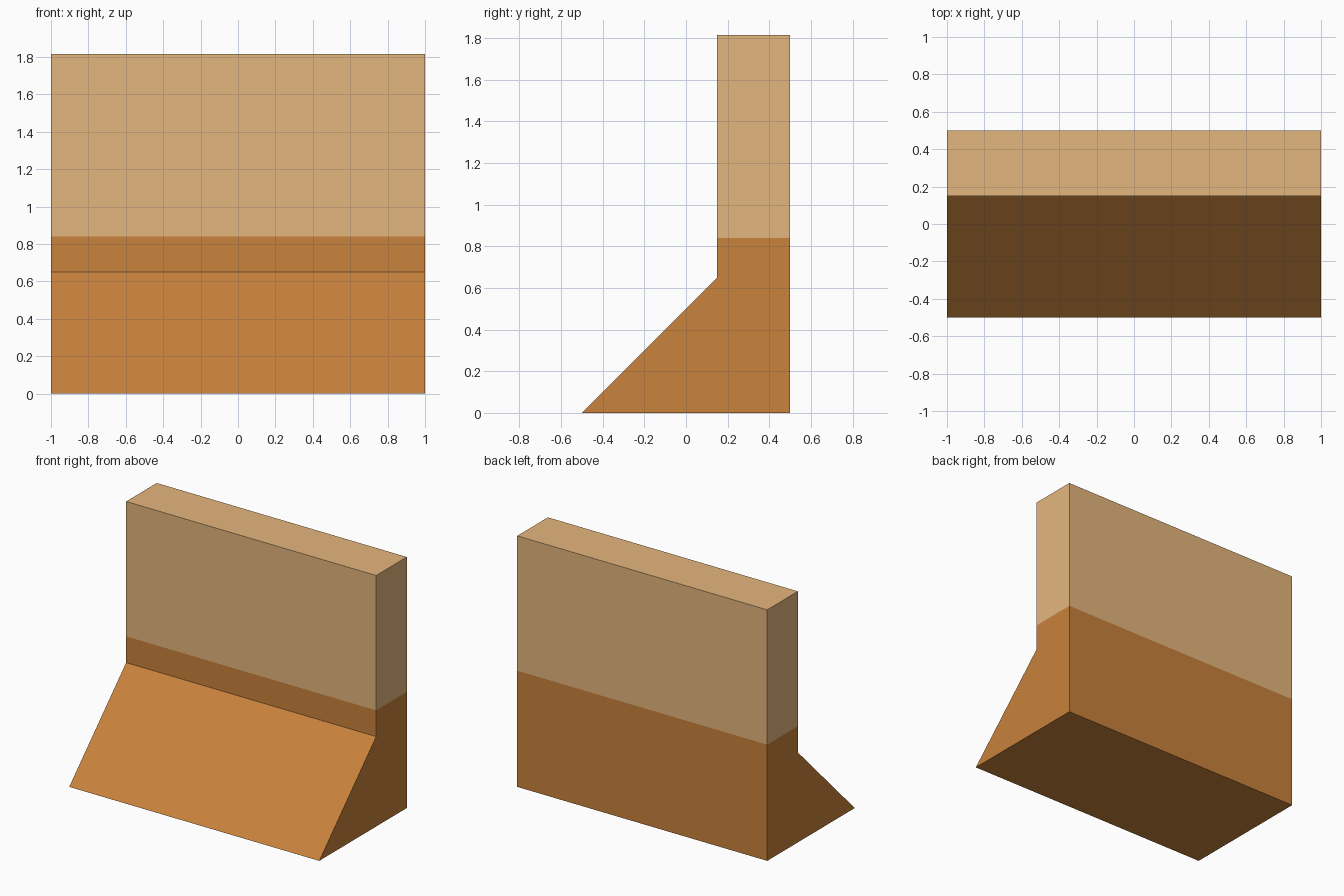
import bpy, bmesh

if "Cube" in bpy.data.objects:
    bpy.data.objects.remove(bpy.data.objects["Cube"])

SPLIT_Z = 0.84


def material(name, rgb):
    m = bpy.data.materials.new(name)
    m.diffuse_color = (*rgb, 1.0)
    m.use_nodes = True
    m.node_tree.nodes["Principled BSDF"].inputs["Base Color"].default_value = m.diffuse_color
    return m


brown = material("warm brown", (0.578, 0.223, 0.045))
tan = material("light tan", (0.776, 0.468, 0.205))

# Wall with sloped foot: side profile (y, z) extruded along x
profile = [(-0.5, 0), (0.5, 0), (0.5, 1.815), (0.15, 1.815), (0.15, 0.65)]
bm = bmesh.new()
face = bm.faces.new([bm.verts.new((-1, y, z)) for y, z in profile])
ext = bmesh.ops.extrude_face_region(bm, geom=[face])
moved = [v for v in ext["geom"] if isinstance(v, bmesh.types.BMVert)]
bmesh.ops.translate(bm, verts=moved, vec=(2, 0, 0))

# Cut at the colour line, then colour by height
bmesh.ops.bisect_plane(bm, geom=bm.verts[:] + bm.edges[:] + bm.faces[:],
                       plane_co=(0, 0, SPLIT_Z), plane_no=(0, 0, 1))
bmesh.ops.recalc_face_normals(bm, faces=bm.faces[:])
for f in bm.faces:
    f.material_index = int(f.calc_center_median().z > SPLIT_Z)

mesh = bpy.data.meshes.new("wall_with_sloped_foot")
bm.to_mesh(mesh)
bm.free()
mesh.materials.append(brown)
mesh.materials.append(tan)
obj = bpy.data.objects.new("wall_with_sloped_foot", mesh)
bpy.context.collection.objects.link(obj)
